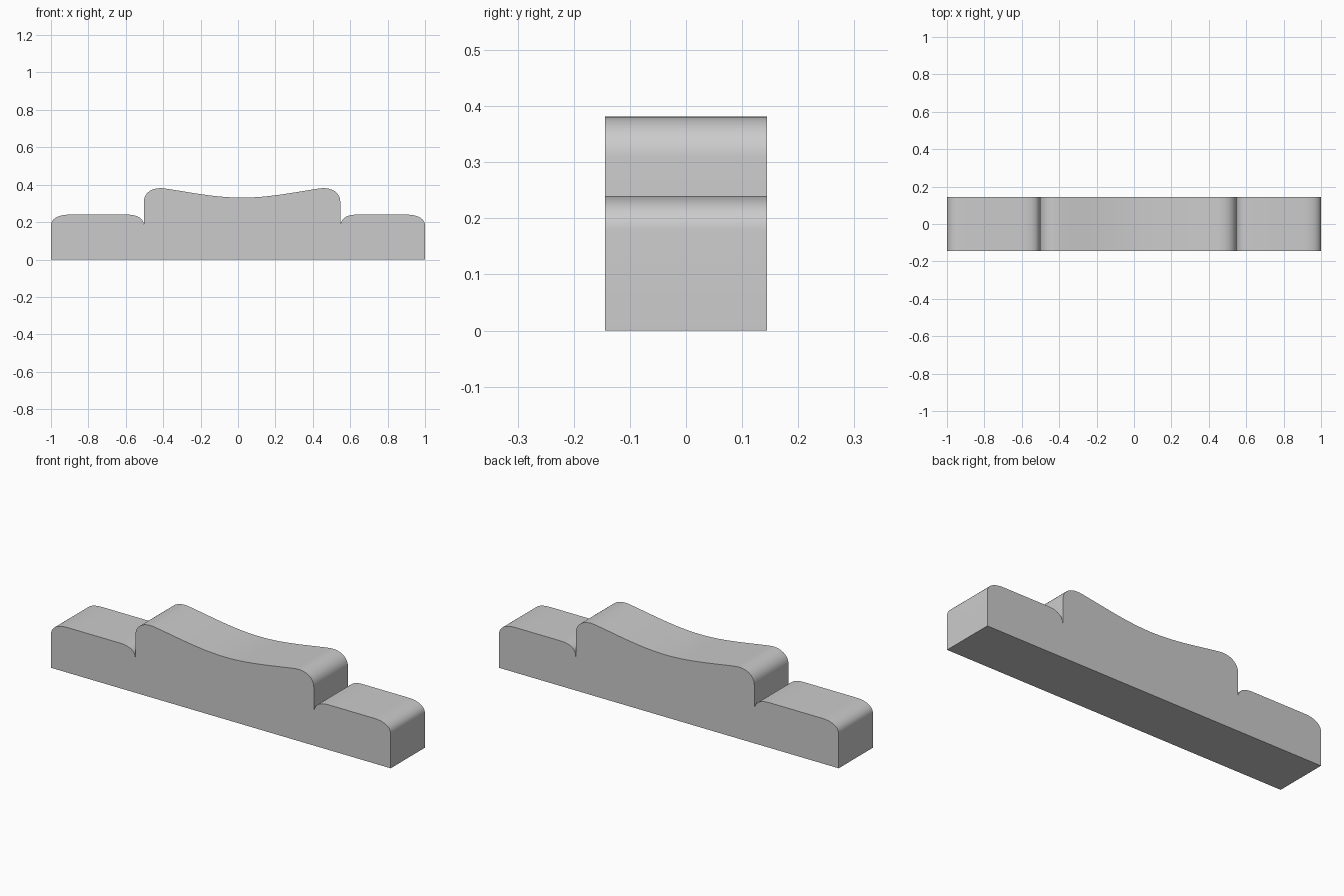
import bpy, bmesh
from mathutils import Vector
from mathutils.geometry import interpolate_bezier

if "Cube" in bpy.data.objects:
    bpy.data.objects.remove(bpy.data.objects["Cube"])

HALF_DEPTH = 0.144
CREST_MID = 0.022      # the raised middle sits slightly off centre


def curve(a, b, c, d, steps=12):
    """Points along one cubic curve in the x-z plane."""
    pts = interpolate_bezier(*[Vector((p[0], p[1], 0)) for p in (a, b, c, d)], steps)
    return [(p.x, p.y) for p in pts]


# left step: rounded outer corner, flat top, rounded groove
step_left = [(-1, 0)]
step_left += curve((-1, .18), (-1, .22), (-.96, .24), (-.9, .24))
step_left += curve((-.594, .24), (-.54, .24), (-.503, .223), (-.503, .178))

# left half of the crest: vertical wall, rounded shoulder, shallow dip
crest_left = curve((-.503, .31), (-.503, .352), (-.465, .387), (-.40, .381))
crest_left += curve((-.40, .381), (-.27, .363), (-.13, .331), (CREST_MID, .331), 18)[1:]
crest_right = [(2 * CREST_MID - x, z) for x, z in reversed(crest_left[:-1])]

# right step: narrower, same roundings
step_right = curve((.548, .178), (.548, .223), (.585, .24), (.635, .24))
step_right += curve((.9, .24), (.96, .24), (1, .22), (1, .18))
step_right += [(1, 0)]

# extrude the outline through the depth
bm = bmesh.new()
outline = step_left + crest_left + crest_right + step_right
face = bm.faces.new([bm.verts.new((x, -HALF_DEPTH, z)) for x, z in outline])
ext = bmesh.ops.extrude_face_region(bm, geom=[face], use_keep_orig=True)
moved = [g for g in ext["geom"] if isinstance(g, bmesh.types.BMVert)]
bmesh.ops.translate(bm, verts=moved, vec=(0, 2 * HALF_DEPTH, 0))
bmesh.ops.recalc_face_normals(bm, faces=bm.faces)
mesh = bpy.data.meshes.new("stepped_moulding")
bm.to_mesh(mesh)
bm.free()

moulding = bpy.data.objects.new("stepped_moulding", mesh)
bpy.context.collection.objects.link(moulding)
bpy.context.view_layer.objects.active = moulding
moulding.select_set(True)
bpy.ops.object.shade_smooth_by_angle(angle=0.52)
